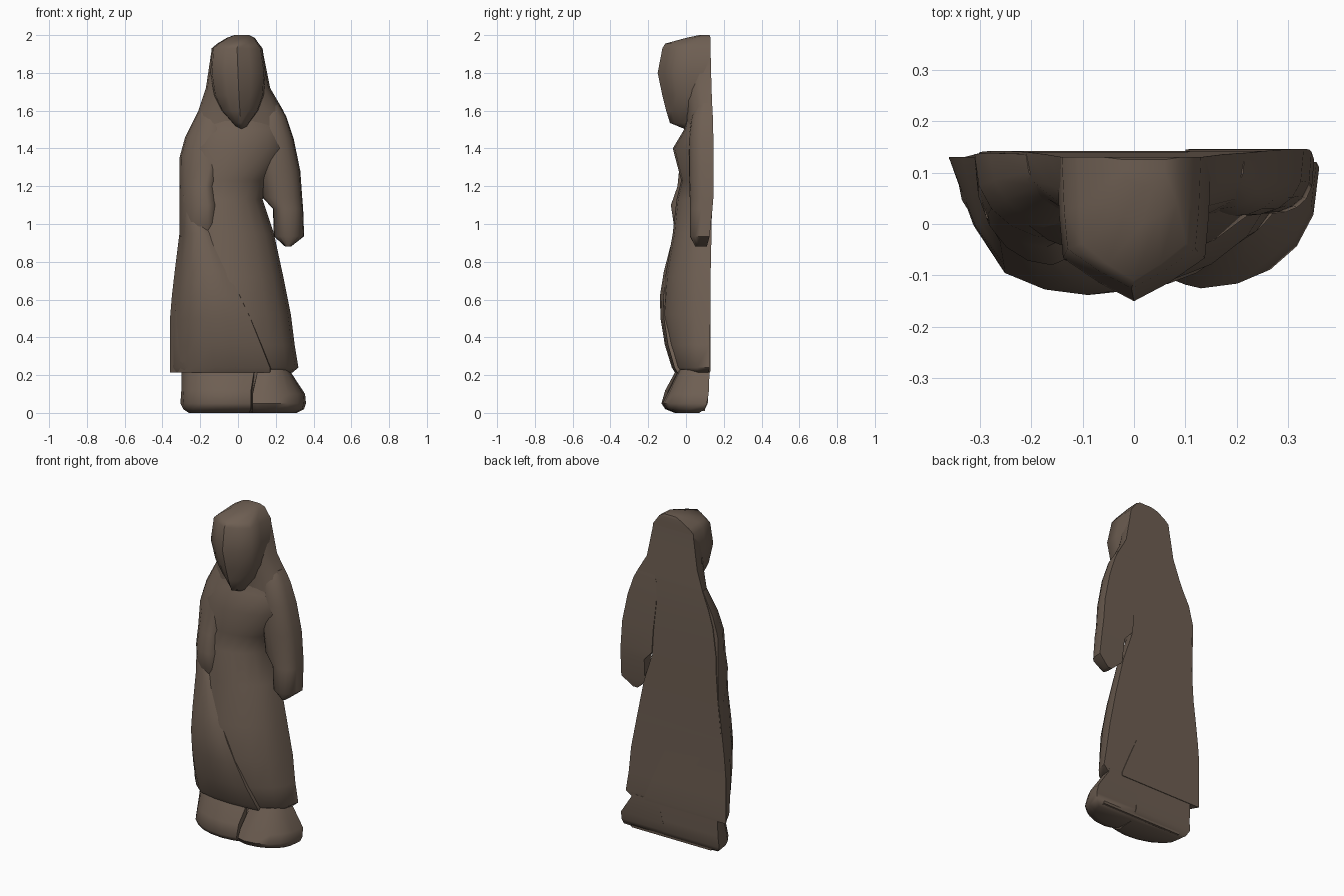
import bpy, bmesh, math

brown = bpy.data.materials.new("brown stone")
brown.diffuse_color = (0.155, 0.113, 0.085, 1)

# Half-slices as (sideways, forward) fractions, from the back edge to the peak
HOOD = [(1, 0), (0.97, 0.4), (0.92, 0.70), (0.46, 0.87)]
DRAPE = [(1, 0), (0.84, 0.50), (0.62, 0.84), (0.32, 0.96)]
FOLD = [(1, 0), (0.97, 0.6), (0.9, 0.93), (0.5, 0.97)]


def arc(power, n=5):
    """Quarter-round half-slice; a higher power makes it more pointed."""
    angles = [math.pi / 2 * i / n for i in range(n)]
    return [(math.cos(a), math.sin(a) ** power) for a in angles]


def loft(name, sections, left, right=None, angle=50):
    """Stack flat-backed slices: (z, left x, right x, front y, back y, optional x of the peak)."""
    right = right or left
    profile = [(-u, d) for u, d in left] + [(0, 1)] + right[::-1]
    bm = bmesh.new()
    rings = []
    for z, xl, xr, yf, yb, *peak in sections:
        cx = peak[0] if peak else (xl + xr) / 2
        rings.append([bm.verts.new((cx + u * ((xr - cx) if u > 0 else (cx - xl)),
                                    yb + (yf - yb) * d, z)) for u, d in profile])
    n = len(profile)
    for low, high in zip(rings, rings[1:]):
        for i in range(n):
            j = (i + 1) % n
            bm.faces.new((low[i], low[j], high[j], high[i]))
    bm.faces.new(rings[0][::-1])
    bm.faces.new(rings[-1])
    bmesh.ops.recalc_face_normals(bm, faces=bm.faces)
    mesh = bpy.data.meshes.new(name)
    bm.to_mesh(mesh)
    bm.free()
    mesh.materials.append(brown)
    ob = bpy.data.objects.new(name, mesh)
    bpy.context.collection.objects.link(ob)
    bpy.ops.object.select_all(action='DESELECT')
    ob.select_set(True)
    bpy.context.view_layer.objects.active = ob
    bpy.ops.object.shade_smooth_by_angle(angle=math.radians(angle))
    return ob


# Long gown from hem to shoulders
loft("gown", [
    (0.215, -0.34, 0.29, -0.055, 0.12),
    (0.24, -0.35, 0.32, -0.075, 0.125),
    (0.36, -0.35, 0.30, -0.105, 0.125),
    (0.52, -0.35, 0.28, -0.125, 0.13),
    (0.72, -0.33, 0.24, -0.11, 0.13),
    (0.95, -0.31, 0.19, -0.07, 0.135),
    (1.13, -0.30, 0.13, -0.05, 0.138),
    (1.23, -0.30, 0.16, -0.025, 0.14),
    (1.40, -0.28, 0.27, -0.07, 0.142),
    (1.50, -0.25, 0.27, -0.01, 0.142),
    (1.60, -0.21, 0.23, 0.01, 0.14)], arc(0.95))

# Veil falling from the head to the shoulders
loft("veil", [
    (1.50, -0.25, 0.27, 0.0, 0.142),
    (1.60, -0.21, 0.24, 0.0, 0.14),
    (1.72, -0.17, 0.17, -0.02, 0.135),
    (1.92, -0.14, 0.13, -0.03, 0.13)], arc(0.8))

# Hooded head with a pointed face
loft("hooded_head", [
    (1.50, 0.0, 0.04, 0.0, 0.08),
    (1.535, -0.03, 0.06, -0.085, 0.10),
    (1.60, -0.09, 0.11, -0.105, 0.12),
    (1.68, -0.13, 0.14, -0.125, 0.13),
    (1.80, -0.15, 0.15, -0.15, 0.13),
    (1.93, -0.14, 0.13, -0.125, 0.13),
    (1.955, -0.11, 0.11, -0.11, 0.13),
    (1.985, -0.06, 0.09, 0.0, 0.13),
    (2.0, -0.02, 0.06, 0.07, 0.125)], HOOD)

# Hanging arm with a sleeve that narrows to the hand
loft("hanging_arm", [
    (0.88, 0.25, 0.28, 0.05, 0.11),
    (0.935, 0.19, 0.35, 0.02, 0.125, 0.27),
    (1.08, 0.185, 0.345, 0.02, 0.14, 0.25),
    (1.14, 0.13, 0.34, 0.02, 0.145, 0.23),
    (1.28, 0.12, 0.33, 0.015, 0.146, 0.21),
    (1.45, 0.10, 0.295, 0.015, 0.145, 0.19),
    (1.57, 0.10, 0.255, 0.03, 0.142, 0.17),
    (1.64, 0.12, 0.215, 0.06, 0.138, 0.16)], arc(0.6))

# Bent arm, its sleeve folded against the waist
loft("bent_arm", [
    (0.93, -0.31, -0.10, -0.04, 0.13, -0.17),
    (1.00, -0.31, -0.09, -0.065, 0.13, -0.16),
    (1.10, -0.31, -0.09, -0.08, 0.132, -0.16),
    (1.20, -0.31, -0.10, -0.045, 0.134, -0.17),
    (1.35, -0.31, -0.08, -0.03, 0.136, -0.14),
    (1.46, -0.28, -0.06, -0.005, 0.138, -0.12),
    (1.60, -0.21, -0.05, 0.04, 0.136, -0.10)], arc(0.85))

# Mantle crossing the skirt, with its edge as a diagonal fold
loft("diagonal_mantle", [
    (0.215, -0.36, 0.19, -0.06, 0.128, -0.02),
    (0.24, -0.36, 0.19, -0.075, 0.13, -0.02),
    (0.36, -0.36, 0.14, -0.112, 0.13, -0.04),
    (0.50, -0.36, 0.08, -0.135, 0.13, -0.06),
    (0.62, -0.35, 0.02, -0.138, 0.13, -0.09),
    (0.75, -0.335, -0.05, -0.117, 0.13, -0.12),
    (0.95, -0.31, -0.14, -0.065, 0.13, -0.18),
    (1.15, -0.31, -0.23, -0.01, 0.13, -0.25)], DRAPE, FOLD)

# Feet, each rounding back toward its outer side
loft("left_foot", [
    (0.0, -0.26, 0.07, -0.06, 0.07, -0.04),
    (0.02, -0.29, 0.08, -0.11, 0.10, -0.03),
    (0.05, -0.305, 0.08, -0.13, 0.115, -0.03),
    (0.12, -0.30, 0.08, -0.11, 0.12, -0.03),
    (0.23, -0.30, 0.10, -0.05, 0.125, -0.03)], arc(0.75), FOLD)
loft("right_foot", [
    (0.0, 0.07, 0.31, -0.05, 0.07, 0.12),
    (0.02, 0.07, 0.35, -0.105, 0.10, 0.13),
    (0.05, 0.07, 0.36, -0.125, 0.11, 0.13),
    (0.10, 0.07, 0.355, -0.10, 0.12, 0.14),
    (0.23, 0.10, 0.27, -0.035, 0.125, 0.16)], FOLD, arc(0.8))

# Hem joining the feet behind
loft("hem_filler", [
    (0.01, -0.24, 0.30, -0.04, 0.10),
    (0.24, -0.29, 0.28, -0.04, 0.125)], arc(0.7))
